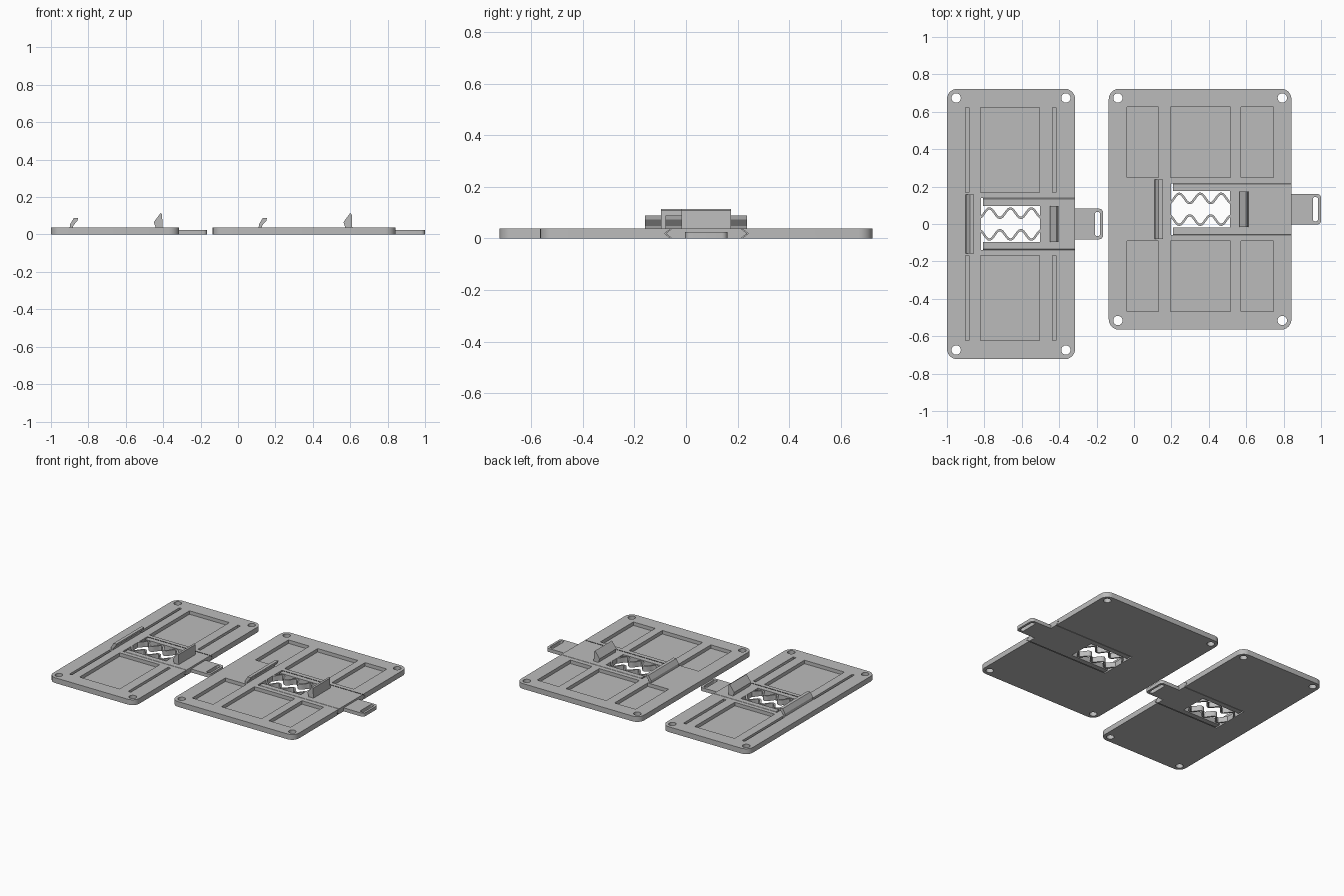
import bpy, bmesh, math
from mathutils import Vector

if "Cube" in bpy.data.objects:
    bpy.data.objects.remove(bpy.data.objects["Cube"])

T = 0.038          # plate thickness
FLOOR = 0.013      # pocket floor height
WIN = 0.315        # spring window length

grey = bpy.data.materials.new("plastic_grey")
grey.diffuse_color = (0.5, 0.5, 0.5, 1)
grey.use_nodes = True
grey.node_tree.nodes["Principled BSDF"].inputs["Base Color"].default_value = grey.diffuse_color


def prism(name, pts, offset):
    """Extrude a closed 3D outline along an offset vector."""
    bm = bmesh.new()
    face = bm.faces.new([bm.verts.new(p) for p in pts])
    ext = bmesh.ops.extrude_face_region(bm, geom=[face])
    moved = [v for v in ext["geom"] if isinstance(v, bmesh.types.BMVert)]
    bmesh.ops.translate(bm, vec=Vector(offset), verts=moved)
    bmesh.ops.recalc_face_normals(bm, faces=bm.faces)
    mesh = bpy.data.meshes.new(name)
    bm.to_mesh(mesh)
    bm.free()
    mesh.materials.append(grey)
    obj = bpy.data.objects.new(name, mesh)
    bpy.context.collection.objects.link(obj)
    return obj


def rounded(name, x0, x1, y0, y1, z0, z1, r=0.0, steps=6):
    """Box with rounded vertical edges."""
    pts = []
    if r == 0:
        pts = [(x0, y0, z0), (x1, y0, z0), (x1, y1, z0), (x0, y1, z0)]
    else:
        corners = [(x1 - r, y1 - r), (x0 + r, y1 - r), (x0 + r, y0 + r), (x1 - r, y0 + r)]
        for q, (cx, cy) in enumerate(corners):
            for i in range(steps + 1):
                a = (q + i / steps) * math.pi / 2
                pts.append((cx + r * math.cos(a), cy + r * math.sin(a), z0))
    return prism(name, pts, (0, 0, z1 - z0))


def disc(x, y, r, n=24):
    pts = [(x + r * math.cos(2 * math.pi * i / n), y + r * math.sin(2 * math.pi * i / n), -0.1)
           for i in range(n)]
    return prism("hole_cutter", pts, (0, 0, 0.3))


def rail(name, x0, x1, cy, half, bulge):
    """Bar along x with V-shaped guide edges."""
    sec = [(-half, 0), (half, 0), (half + bulge, T / 2), (half, T), (-half, T), (-half - bulge, T / 2)]
    return prism(name, [(x0, cy + y, z) for y, z in sec], (x1 - x0, 0, 0))


def cut(target, cutters, operation="DIFFERENCE"):
    bpy.context.view_layer.objects.active = target
    for c in cutters:
        mod = target.modifiers.new("cut", "BOOLEAN")
        mod.operation = operation
        mod.solver = "EXACT"
        mod.object = c
        bpy.ops.object.modifier_apply(modifier=mod.name)
        bpy.data.objects.remove(c, do_unlink=True)


def finish(obj):
    bpy.ops.object.select_all(action="DESELECT")
    obj.select_set(True)
    bpy.context.view_layer.objects.active = obj
    bpy.ops.object.shade_smooth_by_angle(angle=math.radians(30))


def spring(name, x0, cy, side):
    """Wavy flat spring joining the plate to the slider."""
    n, w = 56, 0.0065
    top, low = [], []
    for i in range(n + 1):
        s = -0.004 + (WIN + 0.008) * i / n
        ph = 2 * math.pi * (s - 0.045) / 0.112
        y = 0.025 * math.cos(ph)
        slope = -0.025 * math.sin(ph) * 2 * math.pi / 0.112
        k = w * math.sqrt(1 + slope * slope) * 0.9
        base = cy + 0.058 * side
        top.append((x0 + s, base + side * y + k, 0))
        low.append((x0 + s, base + side * y - k, 0))
    finish(prism(name, top + low[::-1], (0, 0, T)))


def clamp_plate(tag, x0, x1, y0, y1, pockets, py, win, tab_end, jaw, moving):
    cy = (y0 + y1) / 2

    # base plate with corner holes, blind pockets and slider channel
    plate = rounded(tag + "_plate", x0, x1, y0, y1, 0, T, 0.055)
    cutters = [disc(x, y, 0.025) for x in (x0 + 0.049, x1 - 0.049) for y in (y0 + 0.049, y1 - 0.049)]
    for a, b in pockets:
        for s in (-1, 1):
            ya, yb = sorted((cy + s * py[0], cy + s * py[1]))
            cutters.append(rounded("pocket_cutter", a, b, ya, yb, FLOOR, 0.1))
    cutters.append(rail("channel_cutter", win, x1 + 0.1, cy, 0.138, 0.024))
    cut(plate, cutters)
    finish(plate)

    # sliding frame with open window
    slider = rail(tag + "_slider", win + 0.011, x1, cy, 0.134, 0.024)
    cut(slider, [rounded("window_cutter", win - 0.05, win + WIN, cy - 0.097, cy + 0.097, -0.1, 0.1)])

    # pull tab with finger slot
    tab = rounded(tag + "_pull_tab", x1 - 0.03, tab_end, cy - 0.082, cy + 0.082, 0, 0.025, 0.022)
    cut(tab, [rounded("slot_cutter", tab_end - 0.044, tab_end - 0.016,
                      cy - 0.065, cy + 0.065, -0.1, 0.1, 0.012)])
    finish(tab)

    for s, label in ((1, "back"), (-1, "front")):
        spring(tag + "_spring_" + label, win, cy, s)

    # fixed hooked jaw
    hook = [(0, T - 0.002), (0.016, T - 0.002), (0.02, 0.049), (0.042, 0.074),
            (0.045, 0.088), (0.022, 0.088), (0.003, 0.056)]
    prism(tag + "_fixed_jaw", [(jaw + x, cy - 0.158, z) for x, z in hook], (0, 0.316, 0))

    # moving wedge jaw
    wedge = [(0.01, T - 0.002), (0.047, T - 0.002), (0.044, 0.108), (0.036, 0.115), (0, 0.066)]
    prism(tag + "_moving_jaw", [(moving + x, cy - 0.096, z) for x, z in wedge], (0, 0.192, 0))


clamp_plate("narrow", -1, -0.315, -0.723, 0.723,
            [(-0.902, -0.883), (-0.822, -0.505), (-0.437, -0.416)], (0.168, 0.623),
            -0.818, -0.165, -0.9, -0.45)
clamp_plate("wide", -0.135, 0.842, -0.565, 0.723,
            [(-0.037, 0.13), (0.195, 0.515), (0.572, 0.745)], (0.17, 0.546),
            0.197, 1.0, 0.11, 0.564)
